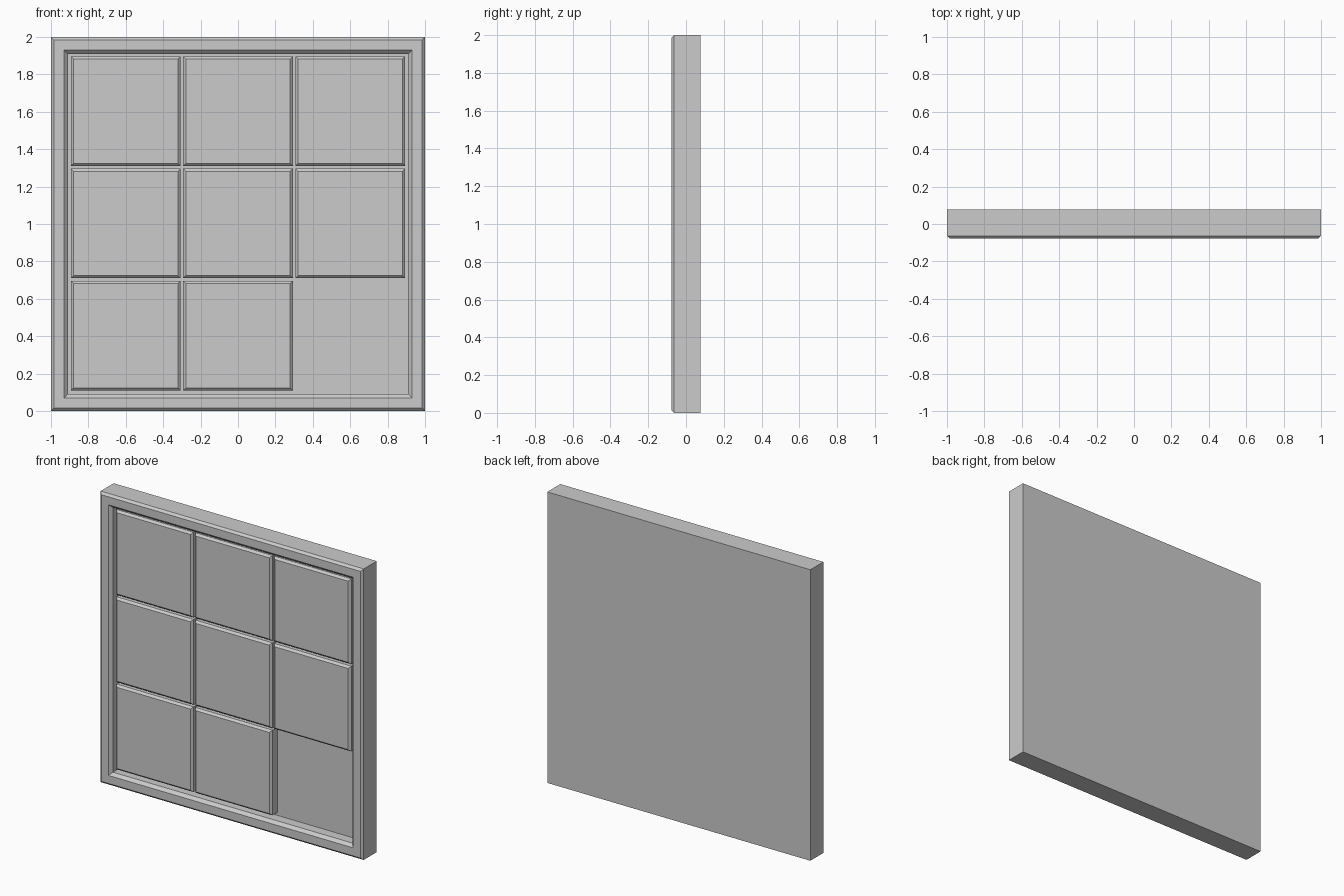
import bpy
import bmesh

if "Cube" in bpy.data.objects:
    bpy.data.objects.remove(bpy.data.objects["Cube"])


def stepped_slab(name, cx, cz, half, rings):
    """Square slab skinned through rings of (inset, y), capped at both ends."""
    bm = bmesh.new()
    loops = []
    for inset, y in rings:
        h = half - inset
        loops.append([bm.verts.new((cx + sx * h, y, cz + sz * h))
                      for sx, sz in ((-1, -1), (1, -1), (1, 1), (-1, 1))])
    for a, b in zip(loops, loops[1:]):
        for i in range(4):
            j = (i + 1) % 4
            bm.faces.new((a[i], a[j], b[j], b[i]))
    bm.faces.new(loops[0])
    bm.faces.new(loops[-1])
    bmesh.ops.recalc_face_normals(bm, faces=bm.faces)
    mesh = bpy.data.meshes.new(name)
    bm.to_mesh(mesh)
    bm.free()
    obj = bpy.data.objects.new(name, mesh)
    bpy.context.collection.objects.link(obj)
    return obj


FRONT, BACK, FLOOR = -0.078, 0.078, 0.008

# Tray: chamfered outer rim, chamfered inner lip and recessed panel
stepped_slab("tray_frame", 0, 1, 1.0, [
    (0, BACK), (0, FRONT + 0.015), (0.015, FRONT),
    (0.07, FRONT), (0.09, FRONT + 0.02), (0.09, FLOOR)])

# Sliding tiles: 3 x 3 grid with the lower right place left empty
for row in range(3):
    for col in range(3):
        if (row, col) == (0, 2):
            continue
        stepped_slab(f"tile_{row}_{col}", (col - 1) * 0.6, 1.003 + (row - 1) * 0.6, 0.293, [
            (0, FLOOR + 0.001), (0, -0.045), (0.014, -0.059)])
